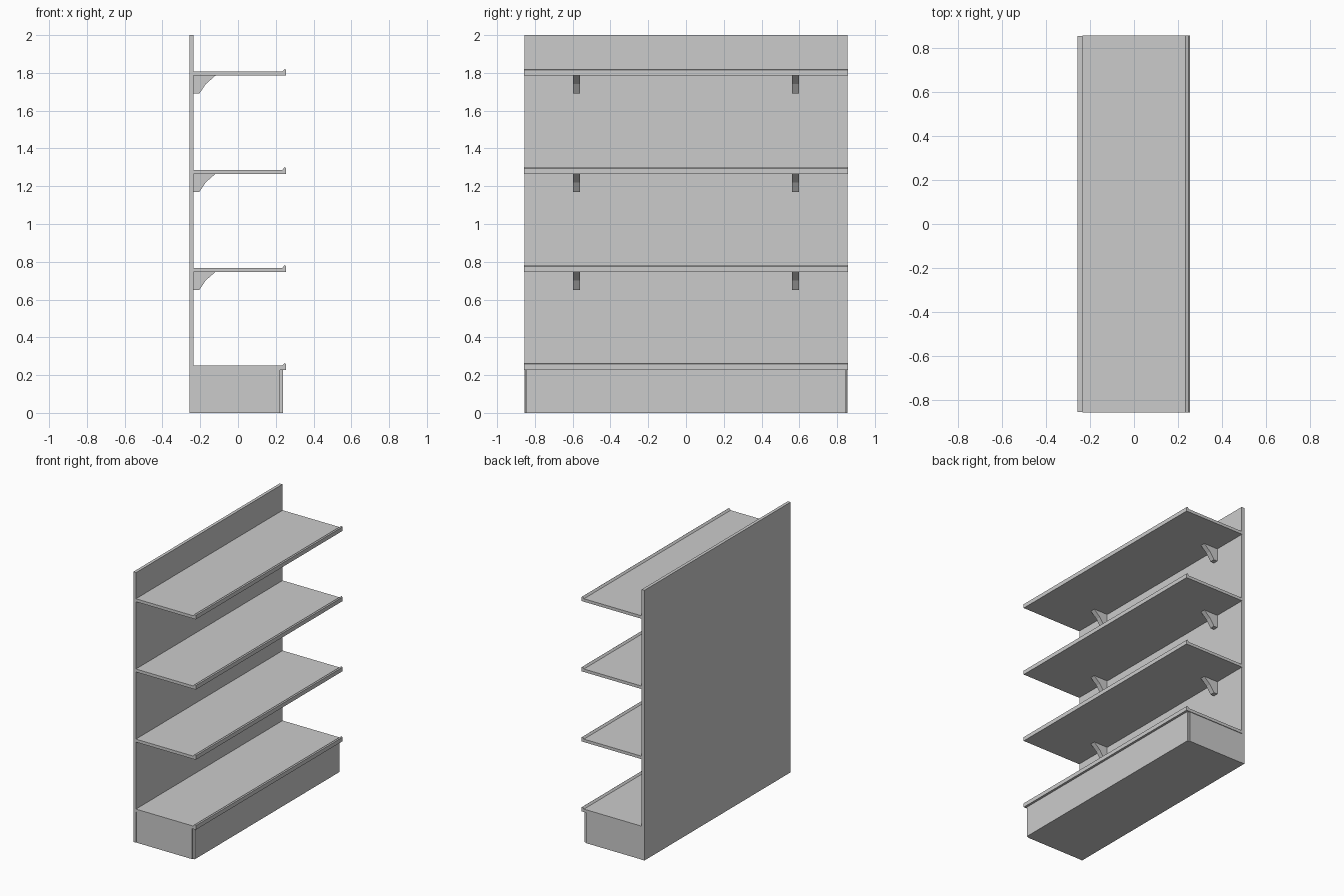
import bpy
import bmesh

cube = bpy.data.objects.get("Cube")
if cube:
    bpy.data.objects.remove(cube, do_unlink=True)

# Single painted metal finish
paint = bpy.data.materials.new("light_grey_metal")
paint.use_nodes = True
GREY = (0.6, 0.6, 0.6, 1)
paint.diffuse_color = GREY
paint.node_tree.nodes["Principled BSDF"].inputs["Base Color"].default_value = GREY


def extrude_profile(name, profile, y0, y1, z=0):
    """Extrude an x-z outline along y, raised by z."""
    bm = bmesh.new()
    face = bm.faces.new([bm.verts.new((px, y0, pz + z)) for px, pz in profile])
    new = bmesh.ops.extrude_face_region(bm, geom=[face])["geom"]
    bmesh.ops.translate(bm, vec=(0, y1 - y0, 0),
                        verts=[g for g in new if isinstance(g, bmesh.types.BMVert)])
    bmesh.ops.recalc_face_normals(bm, faces=bm.faces)
    mesh = bpy.data.meshes.new(name)
    bm.to_mesh(mesh)
    bm.free()
    mesh.materials.append(paint)
    obj = bpy.data.objects.new(name, mesh)
    bpy.context.collection.objects.link(obj)
    return obj


def rect(x0, x1, z0, z1):
    return [(x0, z0), (x1, z0), (x1, z1), (x0, z1)]


# Back panel and base plinth with a separate kick plate
extrude_profile("back_panel", rect(-0.258, -0.235, 0, 2), -0.855, 0.855)
extrude_profile("base_plinth", rect(-0.235, 0.222, 0, 0.23), -0.853, 0.853)
extrude_profile("kick_plate", rect(0.222, 0.238, 0, 0.23), -0.845, 0.845)

# Shelf with raised front lip, outlined relative to its top surface
SHELF = [(-0.235, -0.022), (0.255, -0.022), (0.255, 0.008),
         (0.247, 0.014), (0.235, 0), (-0.235, 0)]
# Chamfered support bracket hanging below a shelf
BRACKET = [(-0.235, -0.022), (-0.235, -0.117), (-0.205, -0.117),
           (-0.17, -0.066), (-0.12, -0.022)]

for level, top in enumerate((0.25, 0.768, 1.287, 1.807)):
    name = f"shelf_{level}" if level else "base_shelf"
    extrude_profile(name, SHELF, -0.858, 0.858, top)
    if level:
        for side, y in (("front", -0.58), ("back", 0.58)):
            extrude_profile(f"{side}_bracket_{level}", BRACKET,
                            y - 0.018, y + 0.018, top)
